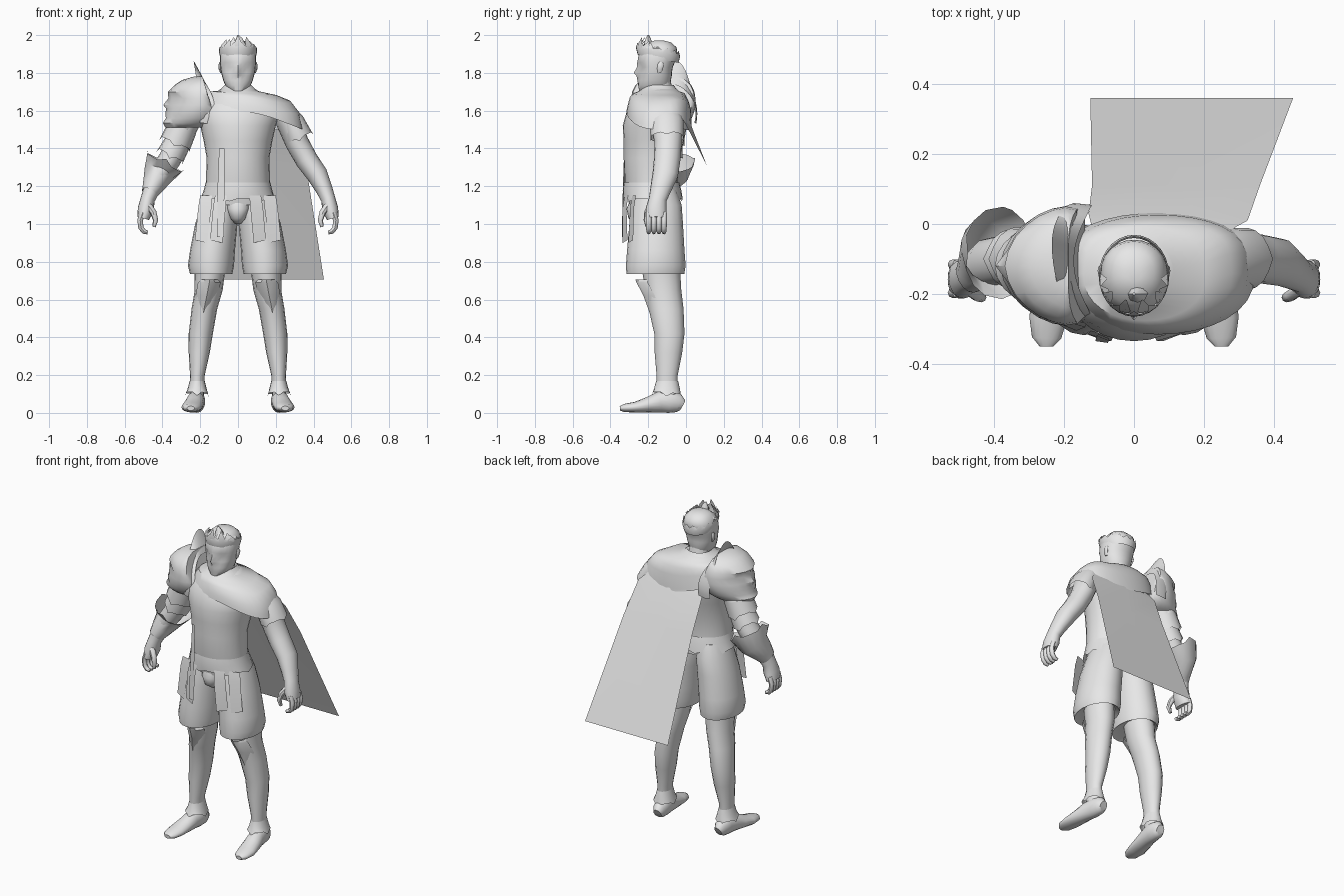
import bpy, bmesh, math
from mathutils import Vector

grey = bpy.data.materials.new("plain_grey")
grey.diffuse_color = (0.8, 0.8, 0.8, 1)
Y, Z = Vector((0, 1, 0)), Vector((0, 0, 1))


def loft(name, rows, closed=True, cap=True):
    """Skin a list of point rows; closed rows are rings."""
    bm = bmesh.new()
    vs = [[bm.verts.new(p) for p in r] for r in rows]
    n = len(rows[0])
    for a, b in zip(vs, vs[1:]):
        for i in range(n if closed else n - 1):
            j = (i + 1) % n
            bm.faces.new((a[i], a[j], b[j], b[i]))
    if closed and cap:
        bm.faces.new(vs[0][::-1])
        bm.faces.new(vs[-1])
    bmesh.ops.recalc_face_normals(bm, faces=bm.faces)
    me = bpy.data.meshes.new(name)
    bm.to_mesh(me)
    bm.free()
    me.materials.append(grey)
    me.shade_smooth()
    me.set_sharp_from_angle(angle=math.radians(45))
    ob = bpy.data.objects.new(name, me)
    bpy.context.collection.objects.link(ob)
    return ob


def tube(name, path, s=1, segs=16, ref=Y, cap=True, jag=0.0, flat=False):
    """Elliptical rings (x, y, z, r_across, r_depth) square to a path, or level if flat; jag tooths the end."""
    pts = [Vector((s * p[0], p[1], p[2])) for p in path]
    rows = []
    for i, p in enumerate(path):
        t = (pts[min(i + 1, len(pts) - 1)] - pts[max(i - 1, 0)]).normalized()
        if flat:
            t = Z.copy()
        u = ref.cross(t).normalized()
        v = t.cross(u)
        row = []
        for k in range(segs):
            a = 2 * math.pi * k / segs
            q = pts[i] + u * p[3] * math.cos(a) + v * p[4] * math.sin(a)
            if i == len(path) - 1 and k % 4 == 0:
                q += t * jag
            row.append(q)
        rows.append(row)
    return loft(name, rows, cap=cap)


def face_form(name, sections, place, power, segs=24):
    """Head shape from (z, front, back, half_width, nose, socket) levels."""
    rows = []
    for z, f, b, w, nose, sock in sections:
        row = []
        for k in range(segs):
            a = 2 * math.pi * k / segs
            c = math.cos(a)
            d = (f + b) / 2 + (f - b) / 2 * math.copysign(abs(c) ** power, c)
            if k == 0:
                d += nose
            elif k in (2, 3, segs - 2, segs - 3):
                d -= sock
            row.append(place(w * math.sin(a), d, z))
        rows.append(row)
    return loft(name, rows)


# Torso, hem, neck
tube("tunic", [(0, -.17, 1.10, .17, .13), (0, -.185, 1.22, .17, .14), (0, -.182, 1.35, .166, .148),
               (0, -.17, 1.44, .182, .16), (0, -.165, 1.52, .2, .17), (0, -.148, 1.6, .22, .165),
               (0, -.135, 1.67, .17, .135), (0, -.135, 1.72, .08, .08)], segs=28, flat=True)
tube("tunic_hem", [(0, -.183, 1.22, .172, .147), (0, -.18, 1.18, .181, .155),
                   (0, -.175, 1.135, .198, .157)], segs=28, cap=False, jag=-.015, flat=True)
tube("neck", [(0, -.13, 1.64, .075, .08), (0, -.14, 1.7, .065, .068), (0, -.15, 1.78, .062, .065)])

# Head and ears
face_form("head", [(1.69, .22, .12, .035, 0, 0), (1.705, .248, .1, .048, 0, 0), (1.735, .253, .085, .068, 0, 0),
                   (1.76, .254, .08, .078, .003, .003), (1.785, .25, .075, .085, .012, .002),
                   (1.8, .25, .075, .089, .026, .002), (1.83, .248, .07, .093, .012, .009),
                   (1.855, .255, .06, .096, .003, .001), (1.9, .25, .045, .095, 0, 0),
                   (1.935, .23, .05, .084, 0, 0), (1.962, .195, .08, .058, 0, 0),
                   (1.972, .165, .12, .02, 0, 0)], lambda x, d, z: (x, -d, z), .85)
for s in (-1, 1):
    tube("ear", [(.09, -.14, 1.8, .005, .01), (.095, -.138, 1.82, .007, .015),
                 (.097, -.134, 1.842, .007, .017), (.093, -.133, 1.856, .005, .01)], s, 8)

# Leafy crown: toothed band plus standing leaves
N = 28
band = []
for dz, grow in ((-.03, -.002), (.005, .007), (.035, .002)):
    row = []
    for k in range(N):
        a = 2 * math.pi * k / N
        y = -.148 + (.11 + grow) * math.sin(a)
        tooth = .02 * (k % 2) if dz > .03 else 0
        row.append(((.094 + grow) * math.cos(a), y, 1.905 - .2 * (y + .148) + dz - tooth))
    band.append(row)
loft("crown_band", band, cap=False)
for k in range(11):
    a = math.radians(185 + 17 * k)
    c, sn = math.cos(a), math.sin(a)
    tip = 1.94 + .03 * abs(sn) + .03 * abs(math.sin(k * 1.9 + 1.1)) * abs(sn)
    base = Vector((.099 * c, -.15 + .107 * sn, 1.915))
    side = Vector((-sn, c, 0)) * .02
    top = Vector((.078 * c, -.15 + (.1 if k % 2 else .07) * sn, tip))
    mid = (base + top) / 2 + Vector((c, sn, 0)) * .01
    loft("crown_leaf", [[base - side * .5, base + side * .5], [mid - side, mid + side],
                        [top - side * .1, top + side * .1]], closed=False)
tube("hair_peak", [(.01, -.2, 1.95, .03, .025), (.005, -.2, 1.98, .018, .014), (0, -.2, 2.0, .004, .004)], segs=8)

# Shawl draped over one shoulder
shawl = []
for cx, cy, rx, ry, z, tilt in ((0, -.145, .072, .08, 1.735, 0), (0, -.145, .1, .1, 1.705, 0),
                                (.03, -.142, .175, .135, 1.692, .01), (.055, -.142, .225, .155, 1.662, .015),
                                (.07, -.142, .255, .168, 1.615, .025), (.07, -.142, .27, .172, 1.56, .04),
                                (.07, -.142, .275, .174, 1.545, .045)):
    row = []
    for k in range(32):
        a = 2 * math.pi * k / 32
        c, sn = math.cos(a), math.sin(a)
        sag = .01 * math.sin(3 * a) if rx > .2 else 0
        lift = .035 * max(-sn, 0) - .03 * max(sn, 0) if rx > .26 else 0
        sq = .62 if sn > 0 and rx > .2 else .85
        row.append((cx + rx * c, cy + ry * math.copysign(abs(sn) ** sq, sn), z - tilt * c + sag + lift))
    shawl.append(row)
loft("shawl", shawl, cap=False)

# Cape: straight hanging sheet
loft("cape", [[(-.12, -.01, 1.56), (.08, .015, 1.56), (.27, -.02, 1.56)],
              [(-.13, .03, 1.505), (.1, .034, 1.505), (.325, .01, 1.505)],
              [(-.12, .11, 1.31), (.12, .11, 1.31), (.36, .11, 1.31)],
              [(-.125, .36, .705), (.165, .36, .705), (.455, .36, .705)]], closed=False)

for s in (-1, 1):
    # Arms with curled hands
    tube("arm", [(.22, -.11, 1.61, .05, .07), (.27, -.1, 1.54, .068, .085), (.313, -.095, 1.43, .062, .072),
                 (.363, -.1, 1.34, .06, .07), (.42, -.11, 1.26, .056, .068), (.458, -.135, 1.18, .044, .055),
                 (.478, -.15, 1.13, .038, .047), (.488, -.158, 1.08, .043, .055),
                 (.502, -.158, 1.03, .032, .055)], s)
    for k in range(4):
        y = -.197 + .027 * k
        tube("finger", [(.505, y, 1.06, .015, .015), (.518, y, 1.02, .015, .015), (.514, y, .98, .014, .014),
                        (.498, y, .96, .013, .013), (.478, y, .955, .01, .01)], s, 8)
    tube("thumb", [(.475, -.185, 1.1, .018, .018), (.448, -.205, 1.06, .017, .017),
                   (.436, -.21, 1.02, .014, .014), (.445, -.205, .985, .009, .009)], s, 8)
    # Sleeves
    tube("sleeve", [(.25, -.105, 1.59, .05, .075), (.285, -.102, 1.54, .066, .09),
                    (.322, -.1, 1.458, .076, .088)], s, cap=False, jag=.015)
    # Legs, shoes, ankle cuffs
    tube("leg", [(.22, -.1, .05, .035, .05), (.217, -.1, .12, .038, .055), (.215, -.1, .2, .039, .056),
                 (.205, -.093, .32, .056, .073), (.197, -.088, .42, .064, .08), (.178, -.105, .55, .068, .092),
                 (.155, -.12, .65, .074, .095), (.15, -.13, .74, .08, .1), (.145, -.14, .85, .085, .1)],
         s, flat=True)
    tube("shoe", [(.213, -.018, .04, .025, .03), (.215, -.04, .052, .04, .05), (.218, -.09, .06, .045, .06),
                  (.225, -.14, .058, .047, .056), (.235, -.2, .043, .052, .041), (.246, -.27, .03, .054, .028),
                  (.25, -.325, .026, .042, .022), (.25, -.35, .024, .02, .012)], s, ref=Z)
    tube("ankle_cuff", [(.216, -.1, .17, .04, .058), (.216, -.1, .13, .05, .068),
                        (.217, -.102, .105, .062, .078)], s, cap=False, jag=.02)
    # Shorts
    tube("shorts_leg", [(.085, -.16, 1.18, .08, .11), (.095, -.155, 1.1, .1, .132), (.115, -.158, 1.0, .112, .142),
                        (.135, -.16, .86, .119, .152), (.143, -.16, .78, .122, .158),
                        (.142, -.162, .735, .112, .153), (.145, -.15, .755, .085, .11)], s, 20, flat=True)
    # Knee guard
    guard = []
    for x, y, z, w in ((.188, -.175, .48, .02), (.18, -.2, .55, .048), (.165, -.225, .62, .06),
                       (.152, -.262, .69, .06), (.152, -.268, .705, .045)):
        guard.append([(s * (x + w * q), y + .06 * q * q, z) for q in (-1, -.5, 0, .5, 1)])
    loft("knee_guard", guard, closed=False)
    # Hanging skirt straps
    for xa, xb, ya, ba, bb, yb in ((.06, .122, -.325, .083, .148, -.335), (.135, .2, -.285, .165, .228, -.305)):
        loft("skirt_strap", [[(s * xa, ya, 1.15), (s * xb, ya + .02, 1.15)],
                             [(s * (xa + .005), ya - .01, 1.09), (s * (xb + .01), ya + .01, 1.09)],
                             [(s * ba, yb, .9), (s * bb, yb + .025, .915)]], closed=False)

# Groin guard and chest sash
tube("groin_guard", [(0, -.25, 1.13, .06, .045), (0, -.265, 1.08, .058, .05),
                     (0, -.26, 1.03, .04, .045), (0, -.24, 1.0, .015, .02)], flat=True)
loft("sash", [[(-.1, -.315, 1.4), (-.072, -.327, 1.4)], [(-.108, -.32, 1.2), (-.072, -.334, 1.2)],
              [(-.11, -.335, .93), (-.075, -.34, .93)]], closed=False)

# Face-shaped shoulder guard looking sideways
face_form("shoulder_mask", [(1.512, .385, .1, .1, 0, 0), (1.535, .398, .07, .13, 0, 0),
                            (1.56, .378, .05, .15, .004, 0), (1.59, .38, .04, .162, .004, .002),
                            (1.61, .37, .03, .168, .01, .002), (1.63, .37, .03, .17, .026, .002),
                            (1.665, .357, .03, .17, .012, .01), (1.70, .367, .03, .165, .003, .001),
                            (1.735, .337, .04, .148, 0, 0), (1.762, .297, .06, .12, 0, 0),
                            (1.78, .235, .1, .065, 0, 0)],
          lambda w, d, z: (-max(d, .14 + .3 * max(z - 1.62, 0)), -.12 + w, z), 1.2)
# Pointed crest rising behind the mask
crest = []
for k in range(25):
    a = math.radians(-15 + 210 * k / 24)
    c, sn = math.cos(a), math.sin(a)
    f = max(sn, 0) ** 2.5
    crest.append([(-.122 - .05 * f, -.105 + .16 * c, 1.58 + .165 * sn),
                  (-.172 - .03 * f, -.105 + .165 * c + .025 * f, 1.58 + (.185 + .04 * f) * sn),
                  (-.2 - .035 * f, -.105 + .155 * c + .045 * f, 1.58 + (.17 + .115 * f) * sn)])
loft("mask_crest", crest, closed=False)

# Armour bands and flared gauntlet on the armoured arm
tube("arm_band_upper", [(.295, -.1, 1.51, .08, .09), (.33, -.1, 1.43, .085, .092)], -1, cap=False, jag=.02)
tube("arm_band_lower", [(.32, -.1, 1.43, .07, .08), (.355, -.1, 1.365, .076, .083)], -1, cap=False, jag=.02)
tube("gauntlet_cuff", [(.468, -.145, 1.165, .044, .055), (.45, -.13, 1.2, .057, .068),
                       (.42, -.08, 1.265, .082, .095), (.388, -.082, 1.325, .112, .132)], -1, cap=False, jag=.025)
